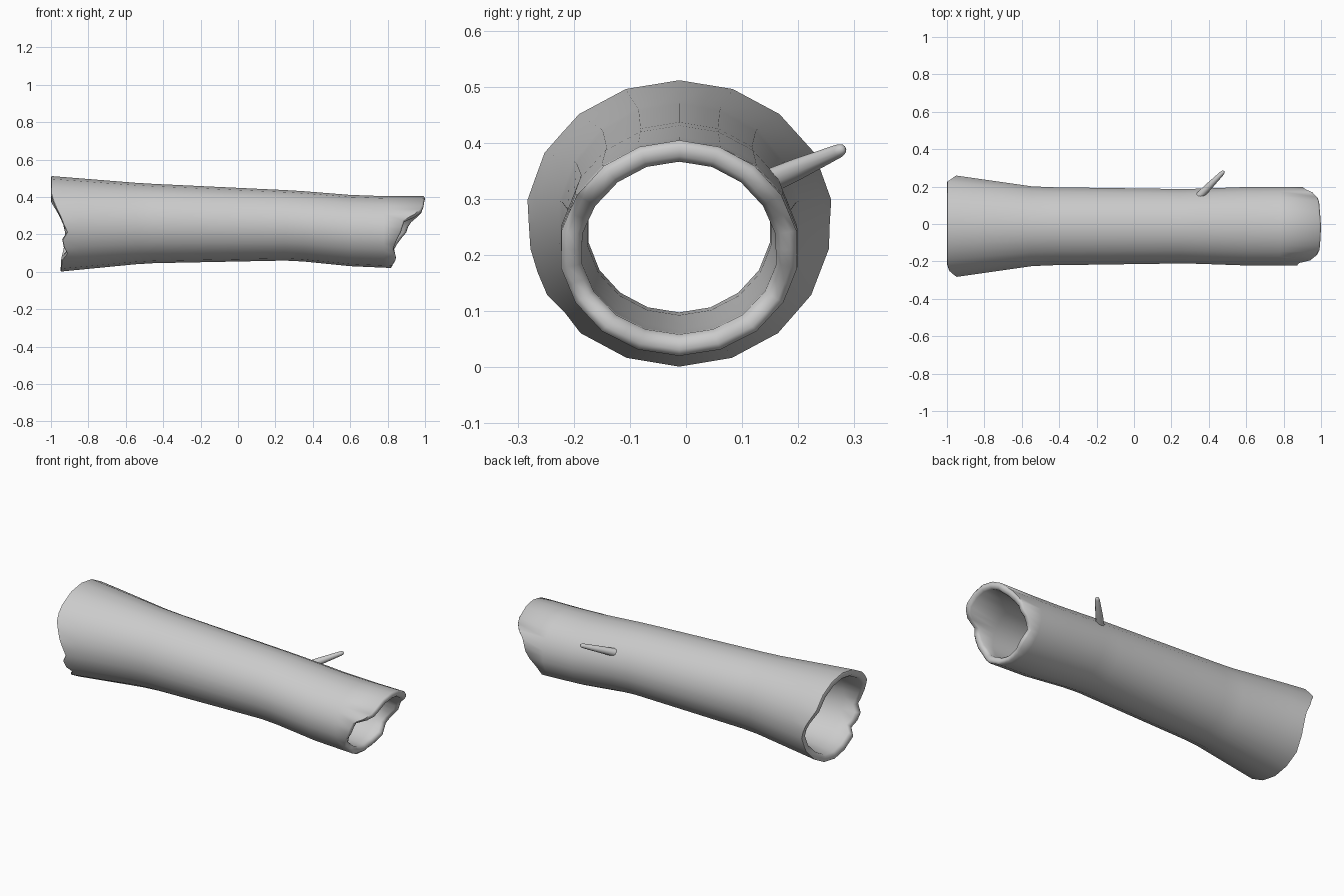
import bpy, bmesh, math
from mathutils import Vector

if "Cube" in bpy.data.objects:
    bpy.data.objects.remove(bpy.data.objects["Cube"])

# Log cross-section stations: x, half-width, top z, bottom z
STATIONS = [(-1.0, .278, .512, -.004), (-.95, .275, .508, .001), (-.55, .217, .476, .040),
            (-.45, .212, .470, .046), (.25, .202, .437, .060), (.35, .204, .431, .055),
            (.6, .213, .411, .030), (.85, .214, .402, .019), (1.0, .208, .405, .015)]
# Ragged ends: angle from the top (towards the front), x
LEFT = [(0, -1), (50, -1), (65, -.985), (75, -.96), (90, -.935), (100, -.915), (110, -.94),
        (118, -.935), (130, -.915), (140, -.945), (180, -.95), (220, -.945), (240, -.93),
        (260, -.925), (270, -.935), (285, -.965), (300, -1), (360, -1)]
RIGHT = [(0, 1), (20, .997), (40, .992), (55, .975), (60, .95), (70, .89), (80, .88), (90, .87),
         (105, .845), (120, .83), (135, .845), (150, .84), (165, .825), (195, .825), (220, .845),
         (240, .835), (255, .86), (270, .90), (285, .915), (297, .95), (305, .98), (320, .99), (360, 1)]
CENTRE_Y, SIDES, WALL = -.012, 18, .038
COLS = SIDES * 2


def lerp(table, t):
    """Piecewise linear lookup of the values after the first column."""
    t = min(max(t, table[0][0]), table[-1][0])
    for a, b in zip(table, table[1:]):
        if t <= b[0]:
            f = (t - a[0]) / (b[0] - a[0])
            return [p + (q - p) * f for p, q in zip(a[1:], b[1:])]


def point(x, col, inset):
    """Point on the 18-sided section; odd columns lie mid-side."""
    w, top, bot = lerp(STATIONS, x)
    a = math.tau * col / COLS
    k = math.cos(math.pi / SIDES) if col % 2 else 1
    return (x, CENTRE_Y - (w - inset) * k * math.sin(a),
            (top + bot) / 2 + ((top - bot) / 2 - inset) * k * math.cos(a))


# Hollow log: a closed loop per column running outside, over the lip, inside and back
bm = bmesh.new()
columns = []
for c in range(COLS):
    deg = 360 * c / COLS
    l, r = lerp(LEFT, deg)[0], lerp(RIGHT, deg)[0]
    mids = [-.85, -.55, -.45, .25, .35, .6, .78]
    path = [(x, 0) for x in [l + .004] + mids + [r - .008]]
    path += [(r, WALL * .3), (r - .003, WALL * .75)]
    path += [(x, WALL) for x in [r - .015] + mids[::-1] + [l + .015]]
    path += [(l + .003, WALL * .75), (l, WALL * .25)]
    columns.append([bm.verts.new(point(x, c, i)) for x, i in path])
n = len(columns[0])
for c in range(COLS):
    a, b = columns[c], columns[(c + 1) % COLS]
    for i in range(n):
        j = (i + 1) % n
        bm.faces.new((a[i], a[j], b[j], b[i]))
bmesh.ops.recalc_face_normals(bm, faces=bm.faces)
mesh = bpy.data.meshes.new("hollow_log")
bm.to_mesh(mesh)
bm.free()
log = bpy.data.objects.new("hollow_log", mesh)
bpy.context.collection.objects.link(log)

# Branch stub: tapered rod with a rounded tip
base, tip = Vector((.345, .145, .330)), Vector((.481, .282, .390))
axis = tip - base
rot = axis.to_track_quat('Z', 'Y')
bm = bmesh.new()
rings = []
for t, r in [(0, .022), (.4, .019), (.93, .012), (.98, .009), (1, .004)]:
    rings.append([bm.verts.new(base + axis * t + rot @ Vector(
        (r * math.cos(math.tau * i / 10), r * math.sin(math.tau * i / 10), 0))) for i in range(10)])
for a, b in zip(rings, rings[1:]):
    for i in range(10):
        bm.faces.new((a[i], a[(i + 1) % 10], b[(i + 1) % 10], b[i]))
bm.faces.new(rings[0][::-1])
bm.faces.new(rings[-1])
mesh = bpy.data.meshes.new("branch_stub")
bm.to_mesh(mesh)
bm.free()
branch = bpy.data.objects.new("branch_stub", mesh)
bpy.context.collection.objects.link(branch)

# Smooth shading
for ob in (log, branch):
    ob.select_set(True)
bpy.context.view_layer.objects.active = log
bpy.ops.object.shade_smooth_by_angle(angle=math.radians(60))
